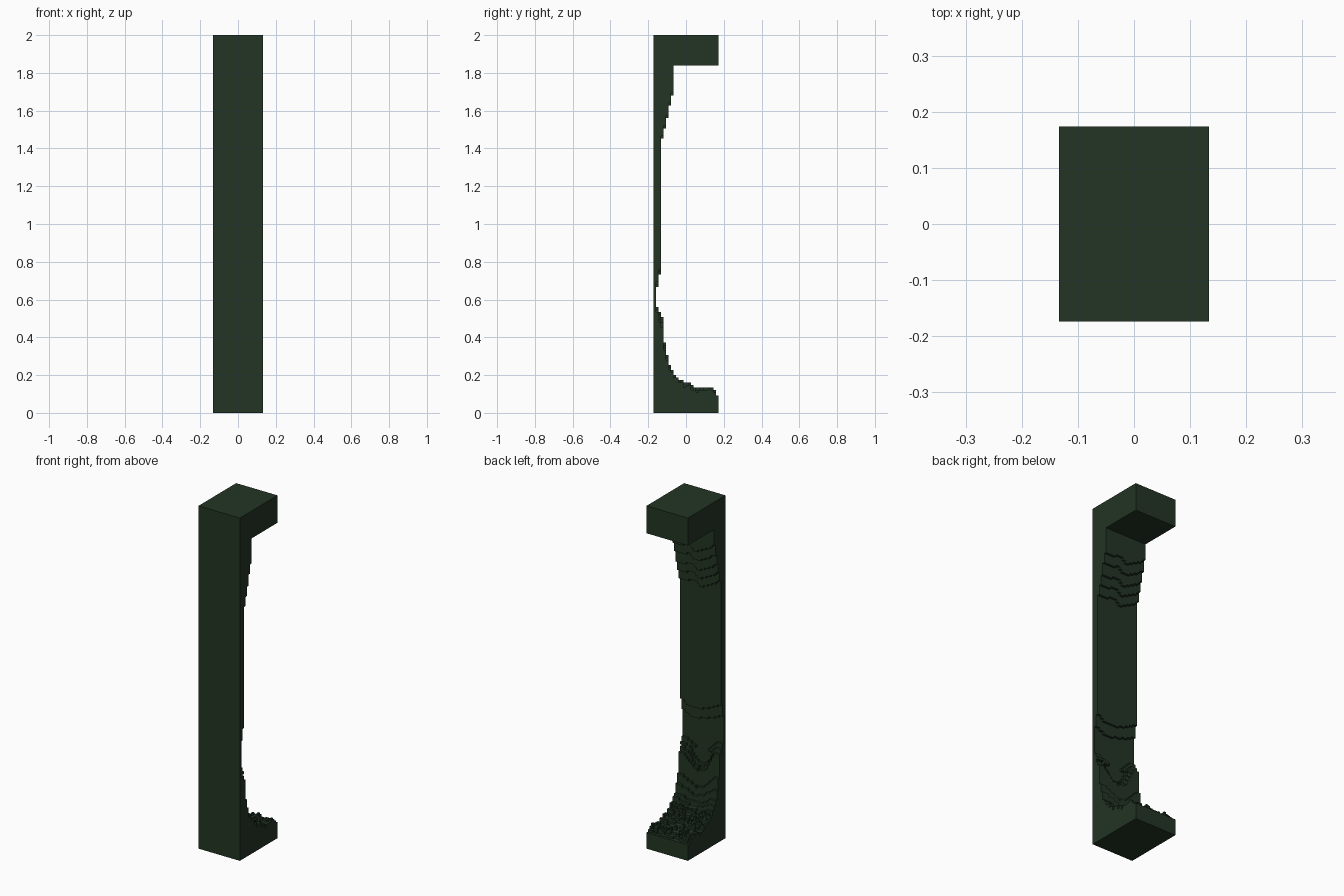
import bpy, bmesh, math, random

if "Cube" in bpy.data.objects:
    bpy.data.objects.remove(bpy.data.objects["Cube"])

random.seed(4)
C = 2 / 150                      # size of one cell
NX, NY, NZ = 20, 26, 150         # cells across, deep, tall

# Side profile: (top of band, thickness in cells from the flat front)
PROFILE = [(.095, 26), (.12, 25), (.135, 24), (.147, 17), (.16, 15), (.173, 12),
           (.187, 10), (.2, 9), (.227, 8), (.253, 7), (.307, 6), (.373, 5),
           (.513, 4), (.535, 3), (.56, 2), (.67, 1), (.735, 2), (1.453, 3),
           (1.507, 4), (1.56, 5), (1.62, 6), (1.68, 7), (3, 8)]
SLAB = 138                       # first cell layer of the top slab

# Waves of the carved face, as upward shifts; u runs from +x (0) to -x (1)
UPPER = [(0, .02), (.2, .015), (.35, .035), (.55, 0), (.8, .03), (1, .07)]
MIDDLE = [(0, .03), (.2, 0), (.55, .005), (.8, .03), (1, .06)]
LOWER = [(0, -.05), (.2, -.075), (.45, -.16), (.65, -.13), (.9, 0), (1, 0)]


def lerp(table, u):
    for (a, p), (b, q) in zip(table, table[1:]):
        if u <= b:
            return p + (q - p) * (u - a) / (b - a)
    return table[-1][1]


def band(z):
    return next(n for top, n in PROFILE if z < top)


bumps = [[random.random() for _ in range(NY)] for _ in range(NX)]


def filled(i, j, k):
    if not (0 <= i < NX and 0 <= j < NY and 0 <= k < NZ):
        return False
    if j == 0 or k >= SLAB:
        return True
    z, u = (k + .5) * C, 1 - (i + .5) / NX
    if z > 1.2:
        z -= lerp(UPPER, u)
    elif z > .62:
        z = max(.62, z - lerp(MIDDLE, u))
    elif z > .19:
        # valley fades out toward the foot and toward the thin neck
        fade = min(1, (z - .12) / .3) * (1 if z < .5 else .5)
        z = min(.62, z - lerp(LOWER, u) * fade)
    elif z > .09:
        # crumbly steps over the foot
        z += .02 * bumps[i][j] + .008 * (1 + math.sin(u * 14 + j * .5))
    return j < band(z)


# Build only the exposed cell faces
bm = bmesh.new()
verts = {}


def vert(p):
    if p not in verts:
        verts[p] = bm.verts.new(((p[0] - NX / 2) * C, (p[1] - NY / 2) * C, p[2] * C))
    return verts[p]


SQUARE = [(0, 0), (1, 0), (1, 1), (0, 1)]
for i in range(NX):
    for j in range(NY):
        for k in range(NZ):
            if not filled(i, j, k):
                continue
            for axis in range(3):
                for side in (0, 1):
                    n = [i, j, k]
                    n[axis] += 2 * side - 1
                    if filled(*n):
                        continue
                    ring = []
                    for a, b in (SQUARE if side else SQUARE[::-1]):
                        p = [i, j, k]
                        p[axis] += side
                        p[(axis + 1) % 3] += a
                        p[(axis + 2) % 3] += b
                        ring.append(vert(tuple(p)))
                    bm.faces.new(ring)

mesh = bpy.data.meshes.new("carved_wall_panel")
bm.to_mesh(mesh)
bm.free()
panel = bpy.data.objects.new("carved_wall_panel", mesh)
bpy.context.collection.objects.link(panel)

green = bpy.data.materials.new("dark green")
green.diffuse_color = (.017, .035, .018, 1)
green.use_nodes = True
green.node_tree.nodes["Principled BSDF"].inputs["Base Color"].default_value = green.diffuse_color
mesh.materials.append(green)
